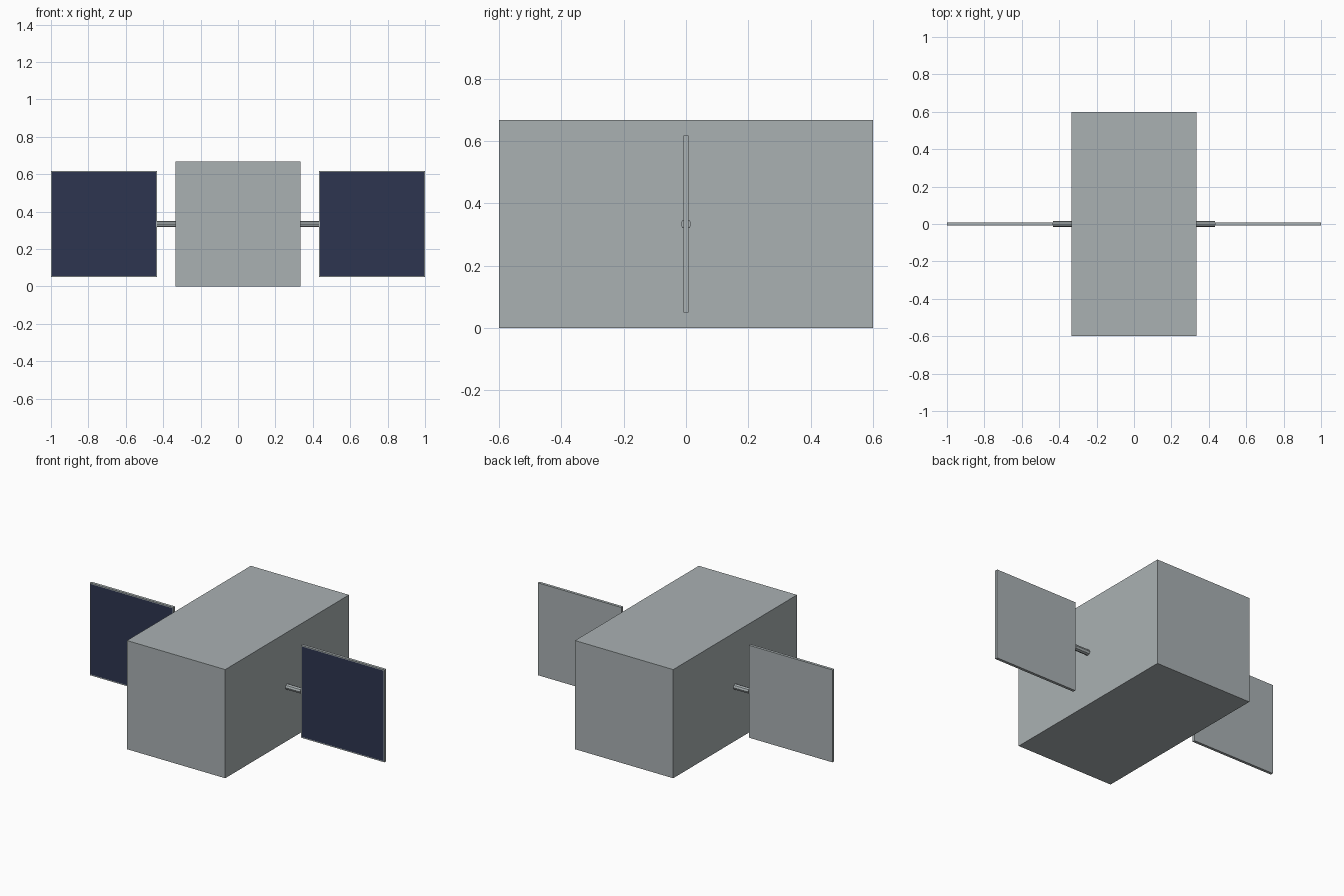
import bpy
import bmesh
import math
from mathutils import Matrix, Vector

old = bpy.data.objects.get("Cube")
if old:
    bpy.data.objects.remove(old, do_unlink=True)


def make_material(name, rgb):
    mat = bpy.data.materials.new(name)
    mat.use_nodes = True
    mat.diffuse_color = (*rgb, 1)
    mat.node_tree.nodes["Principled BSDF"].inputs["Base Color"].default_value = (*rgb, 1)
    return mat


grey = make_material("metal grey", (0.40, 0.44, 0.45))
blue = make_material("solar cell blue", (0.027, 0.036, 0.08))


def add_object(name, bm, *materials):
    mesh = bpy.data.meshes.new(name)
    bm.to_mesh(mesh)
    bm.free()
    for mat in materials:
        mesh.materials.append(mat)
    obj = bpy.data.objects.new(name, mesh)
    bpy.context.collection.objects.link(obj)
    return obj


def box(centre, size):
    bm = bmesh.new()
    bmesh.ops.create_cube(bm, size=1, matrix=Matrix.Translation(centre) @ Matrix.Diagonal((*size, 1)))
    return bm


WIDTH = 2 / 3      # body width and height
MID = WIDTH / 2    # height of the rods
INNER = 0.433      # inner edge of each panel
PANEL = 1 - INNER

# Body
add_object("body", box((0, 0, MID), (WIDTH, 1.2, WIDTH)), grey)

for side, label in ((1, "left"), (-1, "right")):
    # Octagonal rod between body and panel
    bm = bmesh.new()
    place = Matrix.Translation((side * (MID + INNER) / 2, 0, MID)) @ Matrix.Rotation(math.pi / 2, 4, "Y")
    bmesh.ops.create_cone(bm, cap_ends=True, segments=8, radius1=0.017, radius2=0.017,
                          depth=INNER - MID, matrix=place)
    add_object(label + "_rod", bm, grey)

    # Solar panel with a blue cell area inset in its front face
    bm = box((side * (1 + INNER) / 2, 0, MID), (PANEL, 0.017, PANEL))
    bm.normal_update()
    front = [f for f in bm.faces if f.normal.dot(Vector((0, -1, 0))) > 0.9]
    bmesh.ops.inset_region(bm, faces=front, thickness=0.009)
    for face in front:
        face.material_index = 1
    add_object(label + "_solar_panel", bm, grey, blue)
